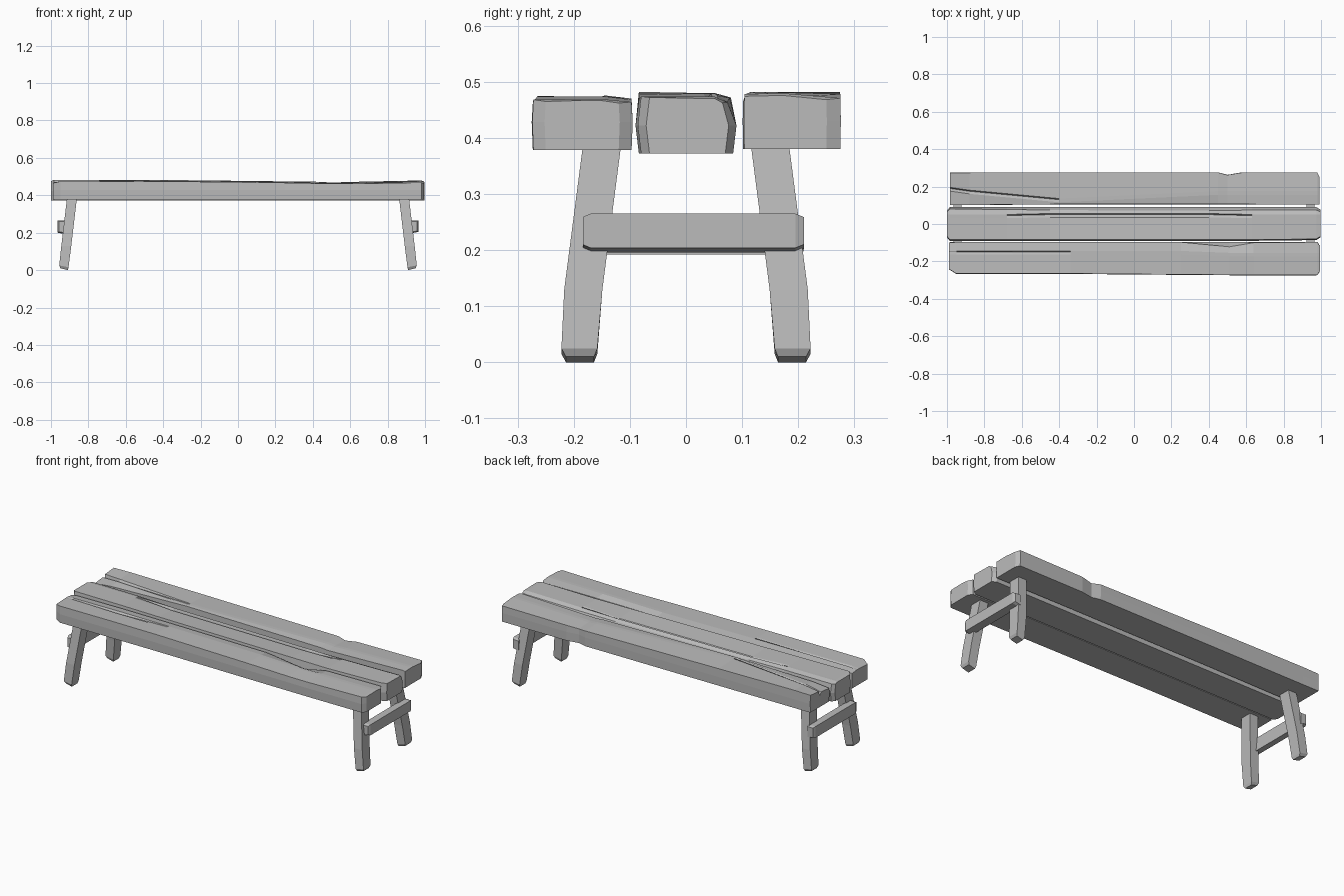
import bpy
import bmesh

default_cube = bpy.data.objects.get("Cube")
if default_cube:
    bpy.data.objects.remove(default_cube, do_unlink=True)

wood = bpy.data.materials.new("weathered grey wood")
wood.use_nodes = True
grey = (0.5, 0.5, 0.5, 1)
wood.diffuse_color = grey
wood.node_tree.nodes["Principled BSDF"].inputs["Base Color"].default_value = grey


def loft(name, rings):
    """Skin a row of matching cross-sections into a closed, flat-shaded solid."""
    bm = bmesh.new()
    loops = [[bm.verts.new(point) for point in ring] for ring in rings]
    count = len(loops[0])
    for first, second in zip(loops, loops[1:]):
        for i in range(count):
            j = (i + 1) % count
            bm.faces.new((first[i], first[j], second[j], second[i]))
    bm.faces.new(loops[0])
    bm.faces.new(loops[-1])
    bmesh.ops.recalc_face_normals(bm, faces=bm.faces)
    mesh = bpy.data.meshes.new(name)
    bm.to_mesh(mesh)
    bm.free()
    mesh.materials.append(wood)
    part = bpy.data.objects.new(name, mesh)
    bpy.context.collection.objects.link(part)
    return part


def plank_ring(x, front, back, top_front, top_back, crack, depth, chip, bottom, bulge):
    """Rough-hewn section: bulging sides, a crack on top and a chipped back edge."""
    middle = bottom + 0.05
    share = (crack - front) / (back - front)
    crest = top_front + (top_back - top_front) * share + 0.004
    outline = [
        (front, bottom),
        (back, bottom),
        (back + bulge, middle),
        (back - chip, top_back - chip / 2),
        (crack + 0.006, crest),
        (crack, crest - depth),
        (crack - 0.014, crest - depth / 3),
        (front, top_front),
        (front - bulge, middle),
    ]
    return [(x, y, z) for y, z in outline]


def plank(name, bottom, bulge, stations):
    return loft(name, [plank_ring(*row, bottom, bulge) for row in stations])


# Seat planks: x, front, back, top_front, top_back, crack, depth, chip
plank("front_plank", 0.378, 0.002, [
    (-0.99, -0.24, -0.1, 0.465, 0.465, -0.15, 0, 0),
    (-0.95, -0.265, -0.097, 0.474, 0.468, -0.15, 0.005, 0),
    (-0.65, -0.265, -0.097, 0.475, 0.47, -0.15, 0.012, 0),
    (-0.34, -0.265, -0.097, 0.474, 0.468, -0.15, 0, 0),
    (0.25, -0.27, -0.097, 0.467, 0.463, -0.15, 0, 0),
    (0.51, -0.272, -0.097, 0.462, 0.462, -0.16, 0, 0.025),
    (0.64, -0.273, -0.097, 0.462, 0.464, -0.16, 0, 0.003),
    (0.98, -0.272, -0.097, 0.468, 0.464, -0.16, 0, 0),
    (0.995, -0.25, -0.12, 0.465, 0.462, -0.16, 0, 0),
])
plank("middle_plank", 0.372, 0.006, [
    (-1, -0.065, 0.065, 0.475, 0.47, 0.045, 0, 0),
    (-0.985, -0.084, 0.084, 0.482, 0.474, 0.045, 0, 0.004),
    (-0.68, -0.084, 0.084, 0.48, 0.474, 0.045, 0, 0.006),
    (-0.45, -0.084, 0.084, 0.477, 0.47, 0.05, 0.02, 0.01),
    (0.4, -0.084, 0.084, 0.47, 0.464, 0.05, 0.02, 0.012),
    (0.63, -0.084, 0.084, 0.468, 0.464, 0.045, 0, 0.01),
    (0.975, -0.08, 0.084, 0.474, 0.468, 0.045, 0, 0.01),
    (0.998, -0.065, 0.07, 0.472, 0.465, 0.045, 0, 0.005),
])
plank("back_plank", 0.38, 0.001, [
    (-0.985, 0.102, 0.274, 0.456, 0.48, 0.19, 0.03, 0),
    (-0.88, 0.102, 0.274, 0.466, 0.482, 0.175, 0.016, 0),
    (-0.4, 0.106, 0.275, 0.478, 0.478, 0.13, 0, 0),
    (0.45, 0.106, 0.275, 0.468, 0.468, 0.17, 0, 0),
    (0.5, 0.106, 0.262, 0.464, 0.462, 0.17, 0, 0),
    (0.57, 0.106, 0.274, 0.466, 0.468, 0.17, 0, 0),
    (0.98, 0.104, 0.275, 0.478, 0.471, 0.17, 0, 0),
    (0.992, 0.104, 0.25, 0.474, 0.468, 0.17, 0, 0),
])


def leg(name, end, side):
    """Splayed square leg, cut across its own slope and worn at the foot."""
    rings = []
    for height, out, spread, size, tilt in (
        (0.004, 0.93, 0.189, 0.025, 0.006),
        (0.02, 0.931, 0.19, 0.032, 0.005),
        (0.13, 0.918, 0.183, 0.034, 0),
        (0.4, 0.886, 0.148, 0.034, 0),
    ):
        ring = []
        for dx, dy in ((-1, -1), (1, -1), (1, 1), (-1, 1)):
            ring.append((end * (out + dx * size * 0.78),
                         side * (spread + dy * size),
                         height + dx * tilt))
        rings.append(ring)
    # Rest the lowest corners on the ground
    rings[0] = [(x, y, max(0, z)) for x, y, z in rings[0]]
    return loft(name, rings)


def brace(name, end, low):
    """Cross-bar fixed to the outer faces of a pair of legs."""
    rings = []
    for y, inset in ((-0.184, 0.006), (-0.17, 0), (0.195, 0), (0.21, 0.006)):
        x_in, x_out = 0.922, 0.964 - inset
        bottom, top = low + inset, 0.265 - inset
        rings.append([
            (end * x_in, y, bottom - 0.004),
            (end * x_out, y, bottom + 0.004),
            (end * x_out, y, top),
            (end * x_in, y, top),
        ])
    return loft(name, rings)


# Legs and cross-bars at both ends
for end, end_name in ((-1, "right"), (1, "left")):
    for side, side_name in ((-1, "front"), (1, "back")):
        leg(f"{side_name}_{end_name}_leg", end, side)
    brace(f"{end_name}_brace", end, 0.2 if end > 0 else 0.196)
